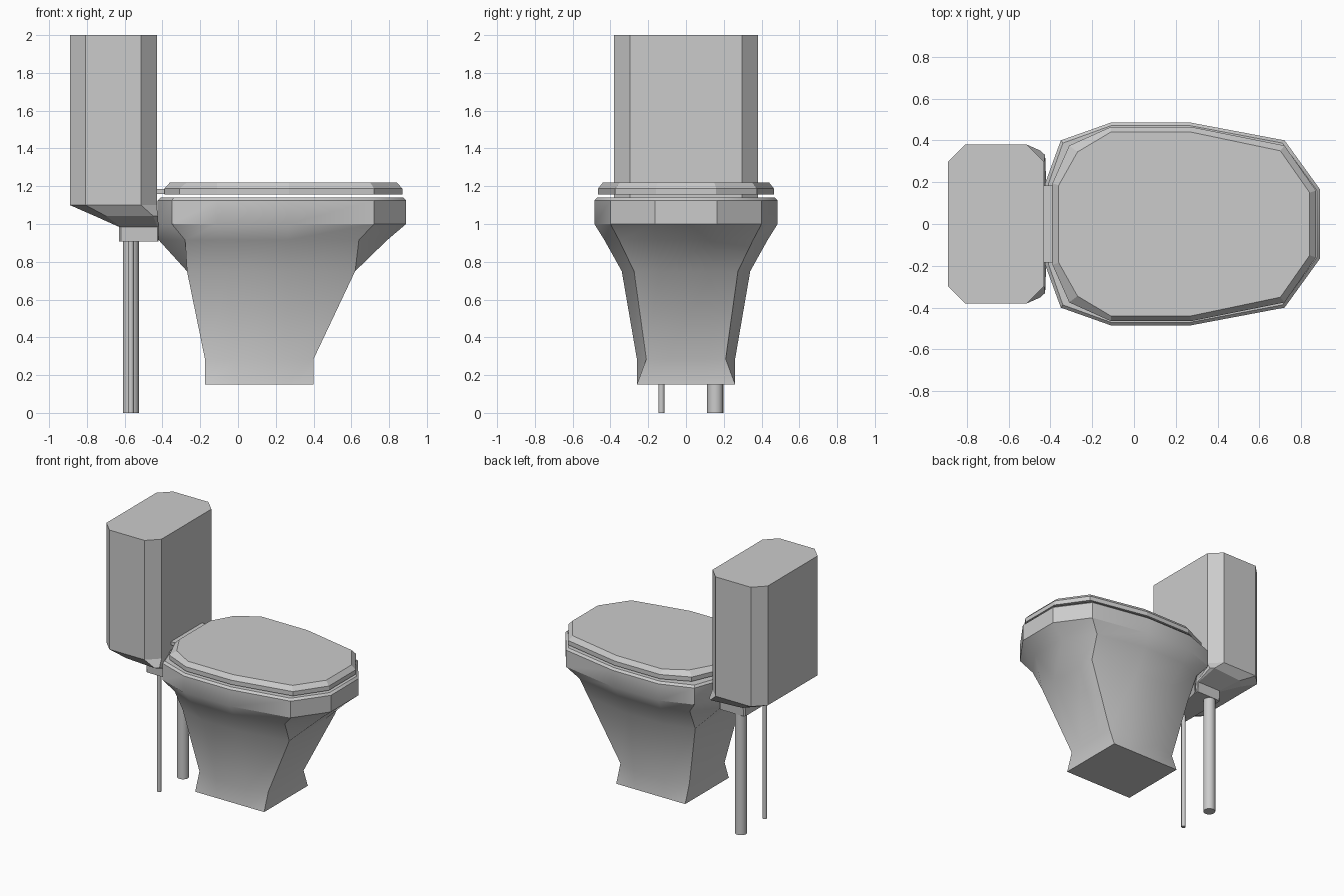
import bpy, bmesh, math

if "Cube" in bpy.data.objects:
    bpy.data.objects.remove(bpy.data.objects["Cube"])


def ring(half, z):
    """Close a +y half outline by mirroring it across y = 0."""
    return [(x, y, z) for x, y in half] + [(x, -y, z) for x, y in reversed(half)]


def loft(name, rings, smooth=None):
    """Skin stacked rings and cap both ends."""
    bm = bmesh.new()
    loops = [[bm.verts.new(p) for p in r] for r in rings]
    n = len(loops[0])
    for a, b in zip(loops, loops[1:]):
        for i in range(n):
            j = (i + 1) % n
            bm.faces.new((a[i], a[j], b[j], b[i]))
    bm.faces.new(loops[0])
    bm.faces.new(loops[-1])
    bmesh.ops.recalc_face_normals(bm, faces=bm.faces)
    me = bpy.data.meshes.new(name)
    bm.to_mesh(me)
    bm.free()
    ob = bpy.data.objects.new(name, me)
    bpy.context.collection.objects.link(ob)
    if smooth:
        shade(ob, smooth)
    return ob


def shade(ob, angle):
    bpy.ops.object.select_all(action='DESELECT')
    ob.select_set(True)
    bpy.context.view_layer.objects.active = ob
    bpy.ops.object.shade_smooth_by_angle(angle=math.radians(angle))


def box_ring(x0, x1, y, cut_back, cut_front, z):
    """Rectangle with chamfered back and front corners."""
    return ring([(x1, y - cut_front), (x1 - cut_front, y),
                 (x0 + cut_back, y), (x0, y - cut_back)], z)


# Bowl: square foot flaring out to a twelve-sided rim
rim = [(.89, .165), (.72, .40), (.27, .485), (-.11, .485), (-.35, .40), (-.425, .195)]
rim_top = [(.875, .16), (.71, .387), (.27, .47), (-.11, .47), (-.34, .387), (-.41, .19)]
loft("bowl", [
    ring([(.40, .10), (.40, .26), (.25, .26), (0, .26), (-.175, .26), (-.175, .10)], .15),
    ring([(.40, .10), (.40, .21), (.25, .26), (0, .26), (-.175, .21), (-.175, .10)], .285),
    ring([(.62, .14), (.62, .275), (.26, .34), (-.05, .34), (-.27, .275), (-.27, .14)], .75),
    ring([(.79, .15), (.64, .355), (.26, .432), (-.09, .432), (-.28, .355), (-.42, .18)], .915),
    ring(rim, 1.0),
    ring(rim, 1.125),
    ring(rim_top, 1.14),
], 32)

# Lid with bevelled upper edge
lid = [(.87, .16), (.72, .375), (.27, .465), (-.11, .465), (-.31, .375), (-.39, .195)]
lid_top = [(.84, .15), (.70, .35), (.27, .44), (-.11, .44), (-.27, .345), (-.36, .185)]
loft("lid", [ring(lid, 1.155), ring(lid, 1.188), ring(lid_top, 1.22)])

# Hinge bar joining lid and tank
loft("hinge", [ring([(-.38, .185), (-.435, .185)], z) for z in (1.16, 1.185)])

# Tank: chamfered box tapering to a narrow neck at the front
loft("tank", [
    box_ring(-.63, -.42, .20, .01, .005, .908),
    box_ring(-.63, -.42, .205, .01, .005, .985),
    ring([(-.425, .33), (-.45, .352), (-.70, .33), (-.76, .27)], 1.043),
    box_ring(-.89, -.43, .38, .083, .083, 1.1),
    box_ring(-.89, -.43, .38, .083, .083, 2.0),
])

# Waste and supply pipes
for name, y, r in (("waste_pipe", .155, .043), ("supply_pipe", -.13, .016)):
    bpy.ops.mesh.primitive_cylinder_add(vertices=16, radius=r, depth=.93,
                                        location=(-.567, y, .465))
    bpy.context.object.name = name
    shade(bpy.context.object, 32)
